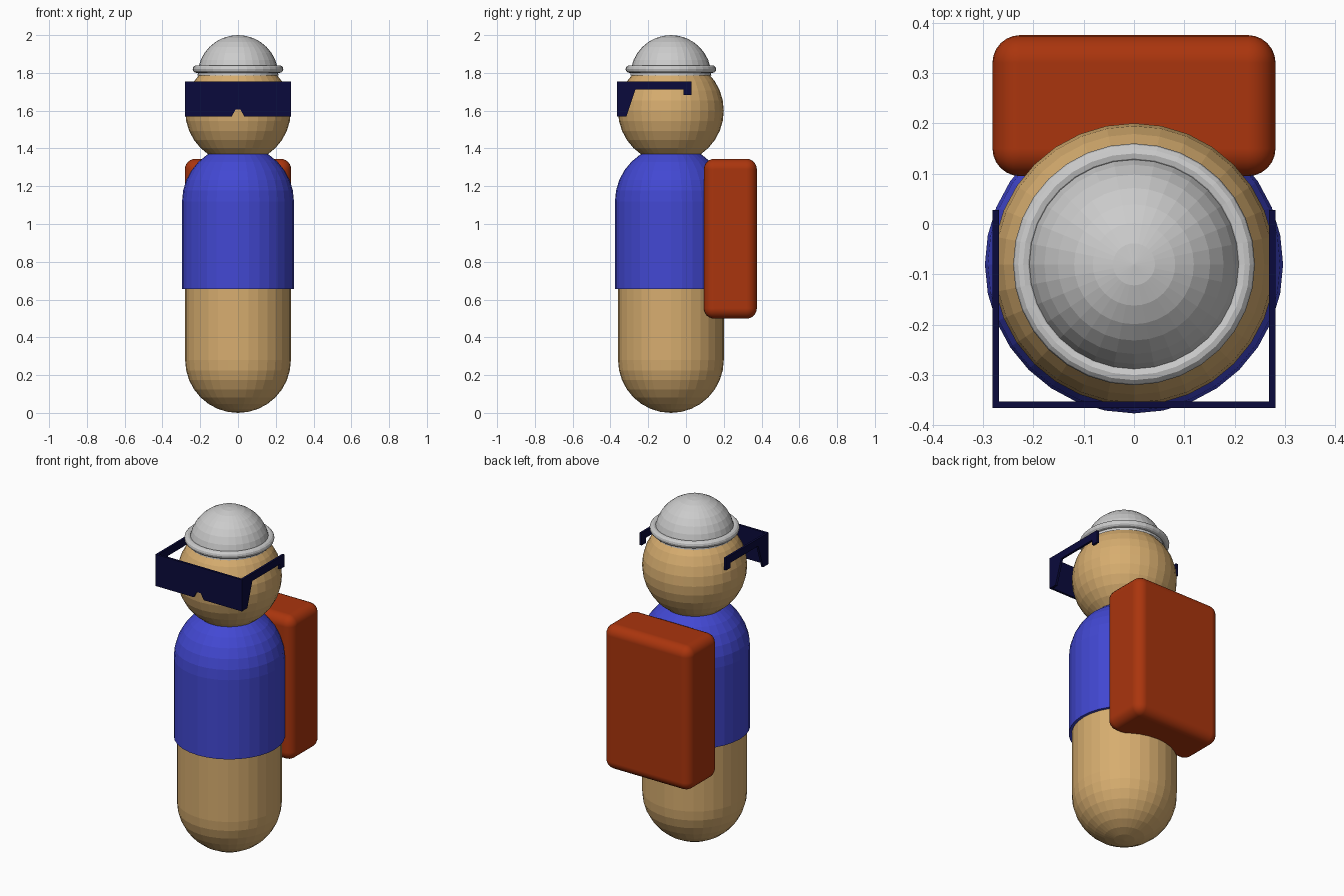
import bpy, bmesh
from math import sin, cos, pi, radians

if "Cube" in bpy.data.objects:
    bpy.data.objects.remove(bpy.data.objects["Cube"])

AXIS_Y = -0.08   # centre line of the figure
SIDES = 32


def material(name, rgb):
    m = bpy.data.materials.new(name)
    m.diffuse_color = (*rgb, 1)
    m.use_nodes = True
    m.node_tree.nodes["Principled BSDF"].inputs["Base Color"].default_value = m.diffuse_color
    return m


skin = material("tan", (0.68, 0.42, 0.16))
blue = material("blue", (0.055, 0.065, 0.65))
navy = material("navy", (0.003, 0.003, 0.045))
red = material("rust_red", (0.4, 0.035, 0.004))


def finish(name, bm, mat=None):
    bmesh.ops.remove_doubles(bm, verts=bm.verts, dist=1e-5)
    bmesh.ops.recalc_face_normals(bm, faces=bm.faces)
    me = bpy.data.meshes.new(name)
    bm.to_mesh(me)
    bm.free()
    ob = bpy.data.objects.new(name, me)
    bpy.context.collection.objects.link(ob)
    if mat:
        me.materials.append(mat)
    return ob


def arc(r, zc, a0, a1, steps):
    """Profile points (radius, z) on a circle, angles in degrees from horizontal."""
    out = []
    for i in range(steps + 1):
        a = radians(a0 + (a1 - a0) * i / steps)
        out.append((max(r * cos(a), 0), zc + r * sin(a)))
    return out


def lathe(name, profile, mat=None, closed=False):
    bm = bmesh.new()
    vs = [bm.verts.new((r, AXIS_Y, z)) for r, z in profile]
    pairs = list(zip(vs, vs[1:])) + ([(vs[-1], vs[0])] if closed else [])
    edges = [bm.edges.new(p) for p in pairs]
    bmesh.ops.spin(bm, geom=vs + edges, cent=(0, AXIS_Y, 0), axis=(0, 0, 1),
                   angle=2 * pi, steps=SIDES)
    return finish(name, bm, mat)


def extrude(name, outline, depth, mat):
    """Fill an outline of 3D points and push it along depth."""
    bm = bmesh.new()
    f = bm.faces.new([bm.verts.new(p) for p in outline])
    new = bmesh.ops.extrude_face_region(bm, geom=[f], use_keep_orig=True)["geom"]
    bmesh.ops.translate(bm, vec=depth,
                        verts=[v for v in new if isinstance(v, bmesh.types.BMVert)])
    return finish(name, bm, mat)


# Body capsule, head and sweater
lathe("body", arc(0.28, 0.28, -90, 0, 8) + arc(0.28, 1.12, 0, 90, 8), skin)
lathe("head", arc(0.28, 1.60, -90, 90, 16), skin)
lathe("sweater", [(0.279, 0.655), (0.296, 0.655)] + arc(0.296, 1.12, 0, 90, 8), blue)

# Hat: dome and rolled brim
lathe("hat_dome", arc(0.214, 1.786, 0, 90, 8))
lathe("hat_brim", [(0.22 + 0.02 * cos(i * pi / 6), 1.82 + 0.02 * sin(i * pi / 6))
                   for i in range(12)], closed=True)

# Glasses: notched front plate and two hooked arms
half = [(0.013, 1.605), (0.033, 1.57), (0.281, 1.57), (0.281, 1.755)]
front = half + [(-x, z) for x, z in reversed(half)]
extrude("glasses_front", [(x, -0.365, z) for x, z in front], (0, 0.013, 0), navy)
arm = [(-0.365, 1.57), (-0.315, 1.57), (-0.268, 1.712), (-0.012, 1.712),
       (-0.012, 1.682), (0.028, 1.682), (0.028, 1.755), (-0.365, 1.755)]
for side, label in ((-1, "left"), (1, "right")):
    extrude(f"glasses_arm_{label}", [(side * 0.281, y, z) for y, z in arm],
            (-side * 0.013, 0, 0), navy)

# Backpack: rounded box
bm = bmesh.new()
bmesh.ops.create_cube(bm, size=1)
bmesh.ops.scale(bm, vec=(0.562, 0.28, 0.846), verts=bm.verts)
bmesh.ops.translate(bm, vec=(0, 0.235, 0.922), verts=bm.verts)
pack = finish("backpack", bm, red)
bev = pack.modifiers.new("round", "BEVEL")
bev.width = 0.055
bev.segments = 6
for p in pack.data.polygons:
    p.use_smooth = True
bev.harden_normals = True
